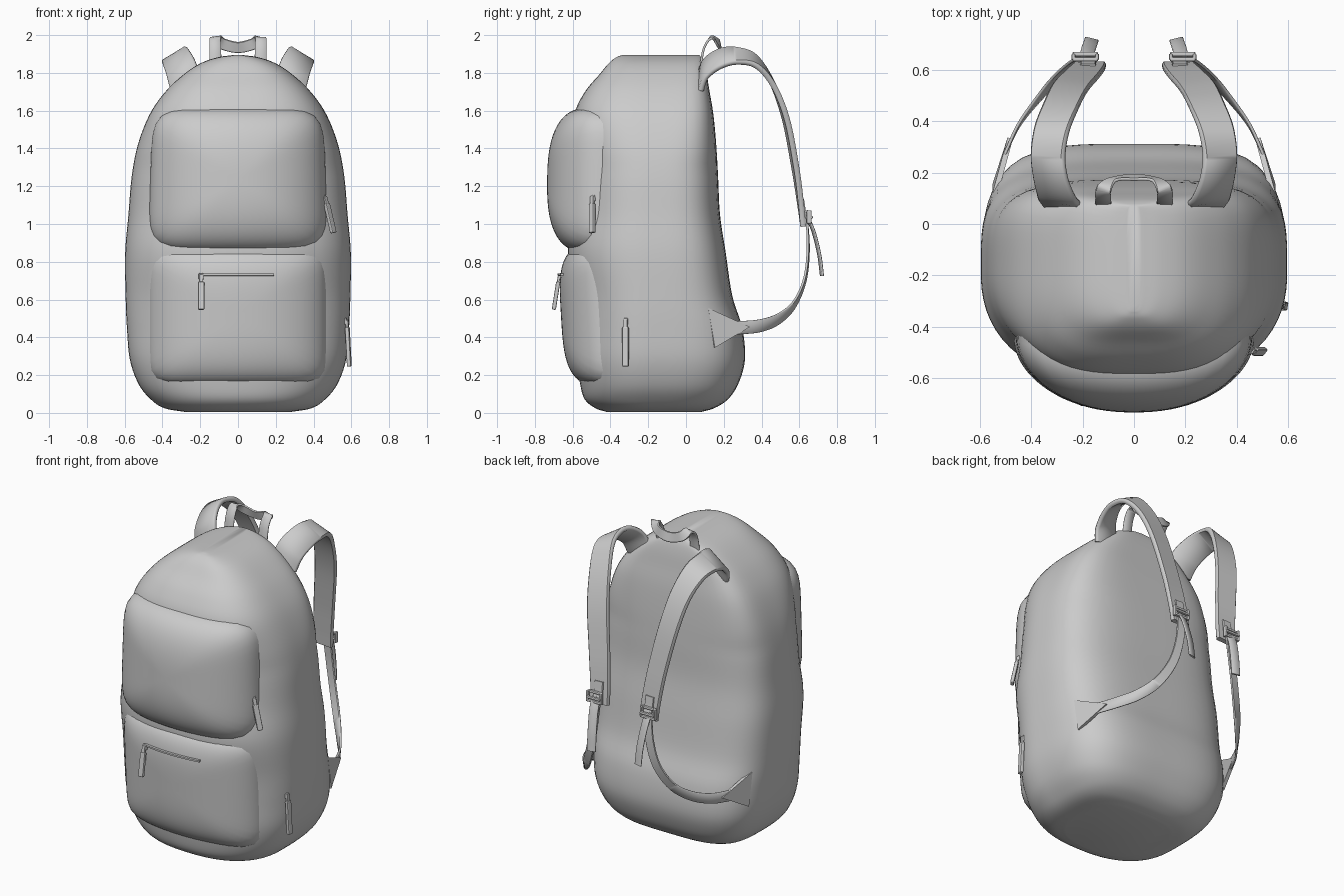
import bpy, bmesh, math
from mathutils import Vector, Matrix

if "Cube" in bpy.data.objects:
    bpy.data.objects.remove(bpy.data.objects["Cube"])


def spline(pts, n):
    """Catmull-Rom resampling of tuples of any length."""
    P = [list(p) for p in pts]
    P = [[2 * a - b for a, b in zip(P[0], P[1])]] + P + [[2 * a - b for a, b in zip(P[-1], P[-2])]]
    out = []
    for i in range(1, len(P) - 2):
        for k in range(n):
            t = k / n
            out.append([0.5 * (2 * b + (c - a) * t + (2 * a - 5 * b + 4 * c - d) * t * t
                               + (3 * b - a - 3 * c + d) * t ** 3)
                        for a, b, c, d in zip(P[i - 1], P[i], P[i + 1], P[i + 2])])
    out.append(list(pts[-1]))
    return out


def make(name, verts, faces, angle=50):
    me = bpy.data.meshes.new(name)
    me.from_pydata([tuple(v) for v in verts], [], faces)
    bm = bmesh.new()
    bm.from_mesh(me)
    bmesh.ops.recalc_face_normals(bm, faces=bm.faces)
    bm.to_mesh(me)
    bm.free()
    ob = bpy.data.objects.new(name, me)
    bpy.context.collection.objects.link(ob)
    bpy.ops.object.select_all(action='DESELECT')
    ob.select_set(True)
    bpy.context.view_layer.objects.active = ob
    bpy.ops.object.shade_smooth_by_angle(angle=math.radians(angle))
    return ob


def loft(name, rings, angle=50):
    n = len(rings[0])
    faces = [(i * n + j, i * n + (j + 1) % n, (i + 1) * n + (j + 1) % n, (i + 1) * n + j)
             for i in range(len(rings) - 1) for j in range(n)]
    faces += [tuple(range(n)), tuple(range((len(rings) - 1) * n, len(rings) * n))]
    return make(name, [v for r in rings for v in r], faces, angle)


def ribbon(name, pts, thick, mirror=1, n=8):
    """Points are x, y, z, side direction x, y, z, width."""
    S = spline(pts, n)
    rings = []
    for i, p in enumerate(S):
        c = Vector(p[:3])
        tan = (Vector(S[min(i + 1, len(S) - 1)][:3]) - Vector(S[max(i - 1, 0)][:3])).normalized()
        s = Vector(p[3:6])
        s = (s - tan * s.dot(tan)).normalized()
        nn = tan.cross(s)
        w, t = p[6] / 2, thick / 2
        ring = [c + s * a * w + nn * b * t for a, b in
                ((-1, -.4), (-.9, -1), (.9, -1), (1, -.4), (1, .4), (.9, 1), (-.9, 1), (-1, .4))]
        rings.append([(v.x * mirror, v.y, v.z) for v in ring])
    return loft(name, rings)


def bar(name, c, size, rot=(0, 0, 0), bevel=0.006):
    bpy.ops.mesh.primitive_cube_add(size=1, location=c, rotation=rot)
    ob = bpy.context.object
    ob.name = name
    ob.scale = size
    bpy.ops.object.transform_apply(location=False, rotation=False, scale=True)
    m = ob.modifiers.new("bevel", 'BEVEL')
    m.width, m.segments = bevel, 2
    return ob


# Main bag: rounded sections (z, half width, front y, back y) stacked upward
rows = [(0.005, .28, -.42, .08), (.025, .39, -.48, .15), (.07, .46, -.535, .22), (.15, .525, -.56, .275),
        (.28, .572, -.575, .312), (.45, .588, -.575, .298), (.62, .595, -.585, .245), (.85, .597, -.625, .21),
        (1.05, .58, -.595, .18), (1.25, .563, -.585, .17), (1.42, .53, -.585, .16), (1.58, .468, -.59, .145),
        (1.70, .385, -.535, .125), (1.79, .29, -.46, .11), (1.85, .20, -.41, .095), (1.882, .11, -.37, .08),
        (1.894, .03, -.34, .07)]
CY, N = -0.18, 72
rings = []
for z, w, yf, yb in spline(rows, 5):
    k = min(max((z - 1.3) / .5, 0), 1)
    ring = []
    for j in range(N):
        a = 2 * math.pi * j / N
        ca, sa = math.cos(a), math.sin(a)
        e, d = (3.7 + 2.3 * k, yb - CY) if sa > 0 else (2.4 + .8 * k, CY - yf)
        r = (abs(ca) ** e + abs(sa) ** e) ** (-1 / e)
        ring.append((w * ca * r, CY + d * sa * r, z))
    rings.append(ring)
loft("bag_body", rings, 60)

WRAP = .42


def pocket(name, z0, z1, half_w, taper, y_mid, lean, depth, n, m):
    """Puffed rounded-square panel wrapped round the front of the bag."""
    zc, hz = (z0 + z1) / 2, (z1 - z0) / 2
    M, R = 64, 20
    rings = []
    for i in range(R, -1, -1):
        r = max(math.sin(i / R * math.pi / 2), .01)
        ring = []
        for j in range(M):
            a = 2 * math.pi * j / M
            u, v = math.cos(a), math.sin(a)
            q = r * (abs(u) ** m + abs(v) ** m) ** (-1 / m)
            u, v = u * q, v * q
            x = u * (half_w - taper * v)
            drop = depth * (1 - max(0, 1 - r ** n) ** (1 / n))
            ring.append((x, y_mid + lean * v + WRAP * x * x + drop, zc + hz * v))
        rings.append(ring)
    return loft(name, rings, 60)


pocket("upper_pocket", .85, 1.615, .465, .012, -.735, .005, .22, 2.6, 6)
pocket("lower_pocket", .145, .885, .478, .0, -.662, -.022, .21, 3.4, 8)

# Pocket zip line
ribbon("pocket_zip", [(x, -.672 + WRAP * x * x, .732, 0, 0, 1, .012) for x in (-.2, -.07, .06, .19)], .016)


# Zip pulls with slider
def zip_pull(name, c, rot, length):
    M = Matrix.Translation(c) @ rot.to_4x4()
    e = rot.to_euler()
    bar(name + "_tab", M @ Vector((0, 0, -.02)), (.034, .022, length - .04), e)
    bar(name + "_ring", M @ Vector((0, 0, length / 2 - .025)), (.022, .014, .05), e, .004)
    bar(name + "_slider", M @ Vector((0, .012, length / 2 - .01)), (.026, .024, .036), e, .006)


zip_pull("front_zip", (-.195, -.685, .64), Matrix.Rotation(math.radians(-9), 3, 'X'), .19)
zip_pull("upper_side_zip", (.483, -.497, 1.05),
         Matrix.Rotation(math.radians(-13), 3, 'Y') @ Matrix.Rotation(math.radians(50), 3, 'Z'), .2)
zip_pull("lower_side_zip", (.583, -.32, .37),
         Matrix.Rotation(math.radians(-3), 3, 'Y') @ Matrix.Rotation(math.radians(80), 3, 'Z'), .25)

# Carry handle
ribbon("carry_handle", [
    (-.12, .075, 1.82, 1, 0, 0, .065), (-.12, .095, 1.93, 1, 0, 0, .062), (-.118, .135, 1.985, 1, 0, .1, .06),
    (-.085, .172, 1.955, .7, 0, .7, .06), (0, .182, 1.935, 0, -.3, 1, .06), (.085, .172, 1.955, -.7, 0, .7, .06),
    (.118, .135, 1.985, -1, 0, .1, .06), (.12, .095, 1.93, -1, 0, 0, .062), (.12, .075, 1.82, -1, 0, 0, .065)], .012)

for s, side in ((1, "right"), (-1, "left")):
    # Padded shoulder strap
    ribbon(side + "_shoulder_strap", [
        (.275, .07, 1.73, .8, 0, -.6, .17), (.30, .105, 1.82, .8, 0, -.6, .17), (.325, .18, 1.875, .8, 0, -.6, .16),
        (.335, .27, 1.89, .85, .1, -.5, .15), (.32, .37, 1.86, .9, .1, -.4, .145),
        (.285, .46, 1.74, 1, .1, -.2, .14), (.25, .53, 1.55, 1, .1, 0, .14), (.205, .58, 1.29, 1, .1, 0, .135),
        (.18, .607, 1.10, 1, .05, 0, .13), (.172, .62, .99, 1, 0, 0, .125)], .03, s)
    # Webbing tab, buckle and loose tail
    ribbon(side + "_buckle_tab", [(.18, .618, 1.13, 1, 0, 0, .06), (.178, .63, 1.06, 1, 0, 0, .06),
                                  (.175, .645, 1.02, 1, 0, 0, .06)], .014, s)
    for dz, dy in ((.03, -.012), (.0, .008), (-.025, 0)):
        bar(side + "_buckle_bar", (s * .19, .655 + dy, 1.035 + dz), (.1, .018, .016))
    for dx in (-.046, .046):
        bar(side + "_buckle_side", (s * (.19 + dx), .652, 1.037), (.016, .026, .07))
    ribbon(side + "_strap_tail", [(.185, .64, 1.04, 1, .25, 0, .055), (.18, .675, .96, 1, .25, 0, .055),
                                  (.17, .705, .84, 1, .25, 0, .055), (.165, .72, .725, 1, .25, 0, .055)], .01, s)
    # Lower webbing sweeping back to the bag
    ribbon(side + "_lower_webbing", [
        (.18, .64, 1.03, 1, 0, 0, .055), (.197, .647, .86, 1, -.1, .1, .055), (.235, .628, .70, .9, -.1, .35, .056),
        (.30, .57, .57, .7, 0, .75, .06), (.375, .485, .495, .35, 0, .95, .064),
        (.45, .385, .46, .1, 0, 1, .068), (.505, .27, .45, 0, 0, 1, .07)], .012, s)
    # Triangular anchor
    tri = [(.545, .115, .555), (.545, .15, .345), (.485, .335, .455)]
    v = [(s * (x + d), y + d * .4, z) for d in (.008, -.012) for x, y, z in tri]
    make(side + "_strap_anchor", v, [(0, 1, 2), (5, 4, 3), (0, 3, 4, 1), (1, 4, 5, 2), (2, 5, 3, 0)], 30)
